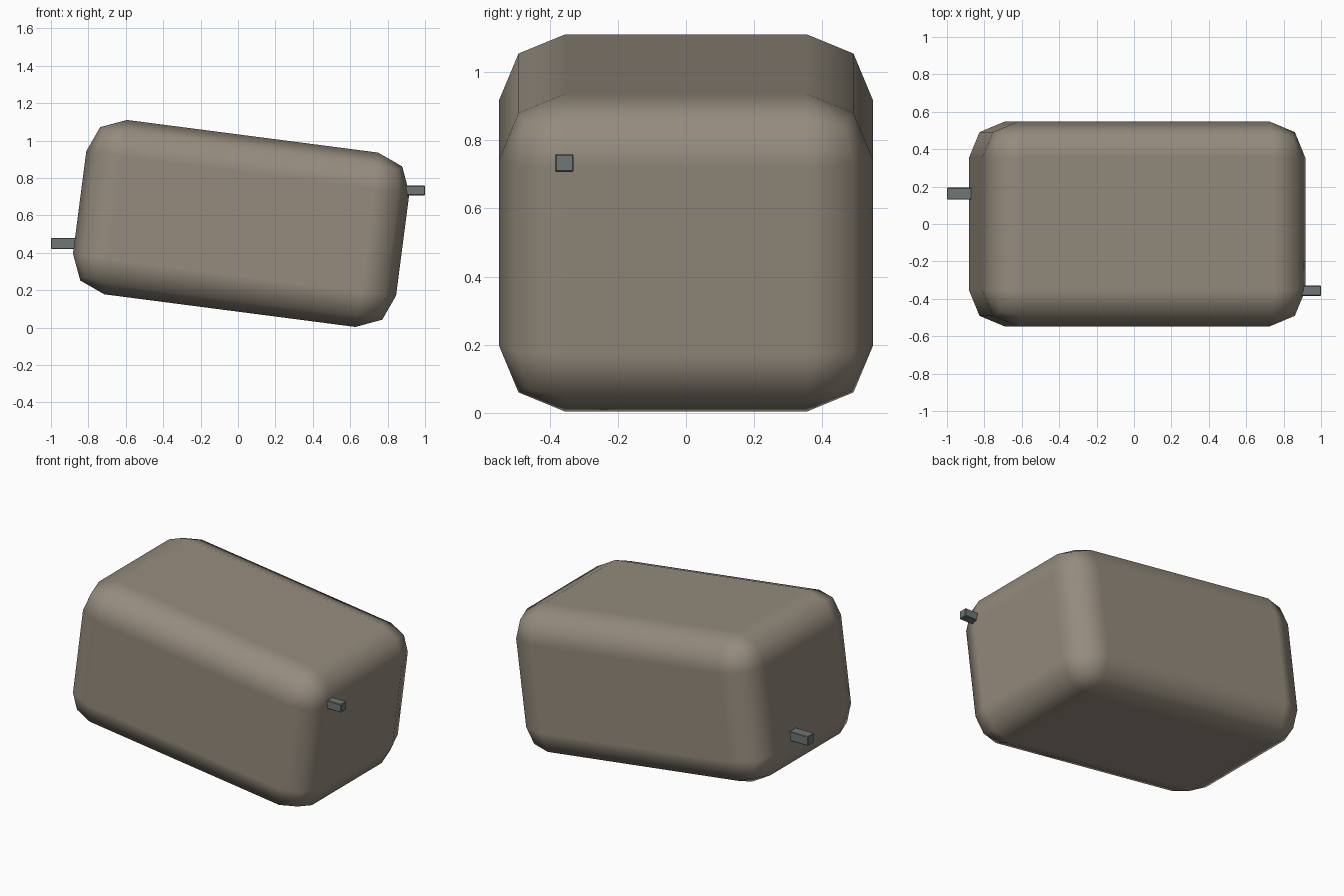
import bpy
import math

cube = bpy.data.objects.get("Cube")
if cube:
    bpy.data.objects.remove(cube, do_unlink=True)


def make_material(name, rgb):
    mat = bpy.data.materials.new(name)
    mat.use_nodes = True
    mat.diffuse_color = (*rgb, 1)
    mat.node_tree.nodes["Principled BSDF"].inputs["Base Color"].default_value = (*rgb, 1)
    return mat


def rounded_box(name, size, location, mat, bevel, segments, smooth, tilt=0):
    bpy.ops.mesh.primitive_cube_add(size=1, location=location, rotation=(0, tilt, 0))
    obj = bpy.context.object
    obj.name = name
    obj.scale = size
    bpy.ops.object.transform_apply(location=False, rotation=False, scale=True)
    obj.data.materials.append(mat)
    if smooth:
        bpy.ops.object.shade_smooth()
    mod = obj.modifiers.new("Rounded edges", "BEVEL")
    mod.width = bevel
    mod.segments = segments
    mod.harden_normals = smooth
    return obj


stone = make_material("warm grey", (0.30, 0.26, 0.205))
metal = make_material("blue grey metal", (0.16, 0.185, 0.18))

# Tilted rounded body
rounded_box("body", (1.742, 1.096, 0.94), (0.017, 0, 0.557), stone,
            0.194, 2, True, math.radians(7.4))

# Small pegs on both ends, sunk into the body
rounded_box("left_peg", (0.2, 0.055, 0.053), (0.9, -0.357, 0.733), metal,
            0.004, 1, False)
rounded_box("right_peg", (0.24, 0.064, 0.06), (-0.88, 0.162, 0.45), metal,
            0.004, 1, False)
